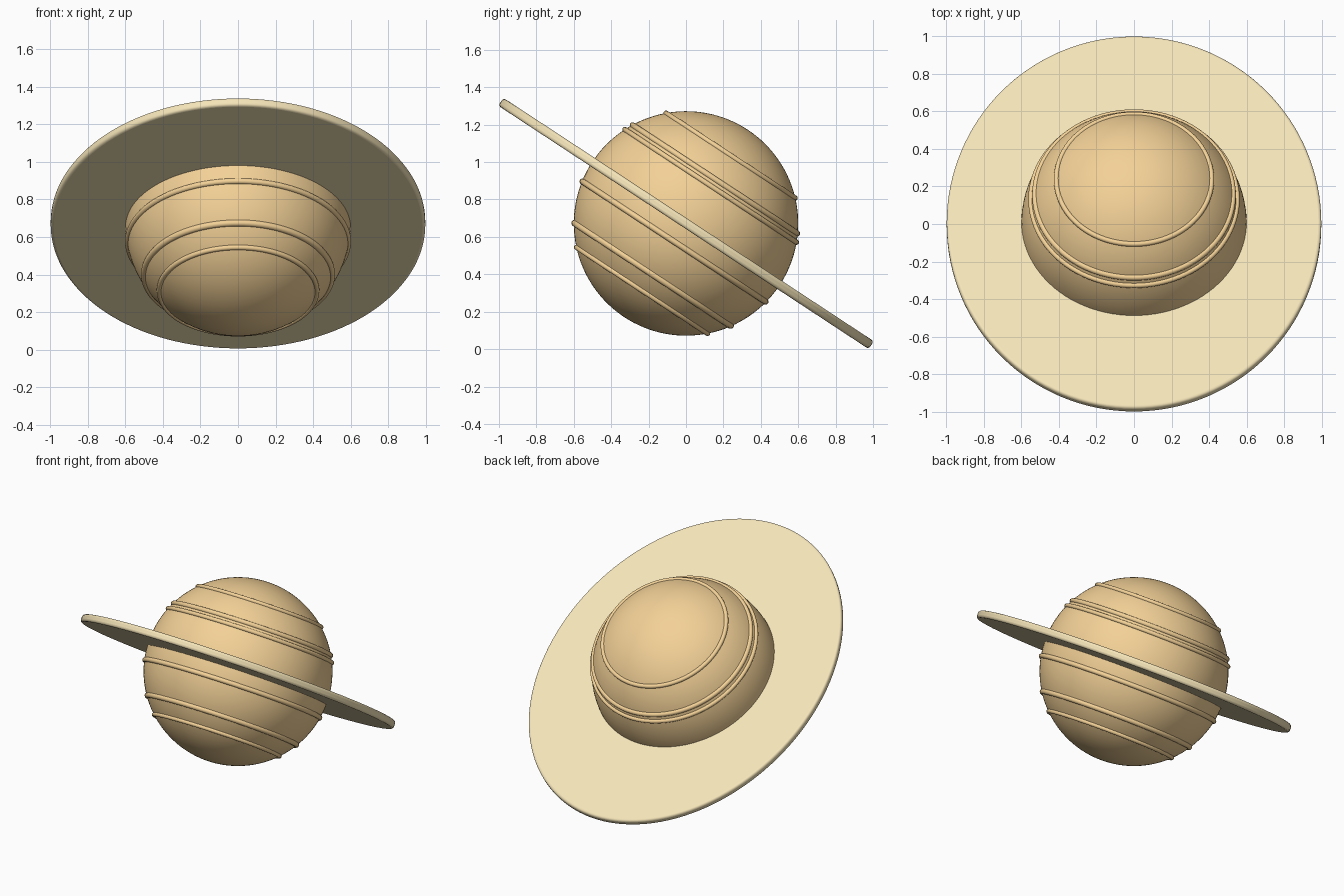
import bpy
from math import radians, sqrt

if "Cube" in bpy.data.objects:
    bpy.data.objects.remove(bpy.data.objects["Cube"])

TILT = (radians(-33.3), 0, 0)
CENTRE = (0, 0, 0.672)
R = 0.6


def material(name, color):
    m = bpy.data.materials.new(name)
    m.diffuse_color = color
    m.use_nodes = True
    m.node_tree.nodes["Principled BSDF"].inputs["Base Color"].default_value = m.diffuse_color
    return m


ochre = material("ochre", (0.90, 0.64, 0.31, 1))
sand = material("sand", (0.91, 0.78, 0.48, 1))


def finish(name, mat):
    # name, tilt and shade the newly added primitive
    ob = bpy.context.object
    ob.name = name
    ob.data.materials.append(mat)
    ob.rotation_euler = TILT
    bpy.ops.object.shade_smooth_by_angle(angle=radians(40))
    return ob


# planet body
bpy.ops.mesh.primitive_uv_sphere_add(segments=96, ring_count=64, radius=R, location=CENTRE)
planet = finish("planet", ochre)

# raised surface bands: height along the tilted axis, tube radius
bands = [(0.434, 0.014), (0.282, 0.016), (0.240, 0.014),
         (-0.116, 0.016), (-0.325, 0.018), (-0.428, 0.014)]
for i, (h, tube) in enumerate(bands):
    bpy.ops.mesh.primitive_torus_add(
        major_segments=96, minor_segments=16, minor_radius=tube,
        major_radius=sqrt((R + 0.013 - tube) ** 2 - h * h))
    band = finish(f"band_{i + 1}", ochre)
    # slide along the planet's axis
    bpy.context.view_layer.update()
    axis = band.matrix_world.to_3x3().col[2].normalized()
    band.location = axis * h
    band.location.z += CENTRE[2]

# flat ring, slightly oval, with rounded rim
bpy.ops.mesh.primitive_cylinder_add(vertices=128, radius=1, depth=0.05, location=CENTRE)
ring = bpy.context.object
for v in ring.data.vertices:
    v.co.x *= 0.997
    v.co.y *= 1.185
finish("ring", sand)
bevel = ring.modifiers.new("rounded_rim", 'BEVEL')
bevel.width = 0.016
bevel.segments = 4
bevel.limit_method = 'ANGLE'
bevel.angle_limit = radians(40)
